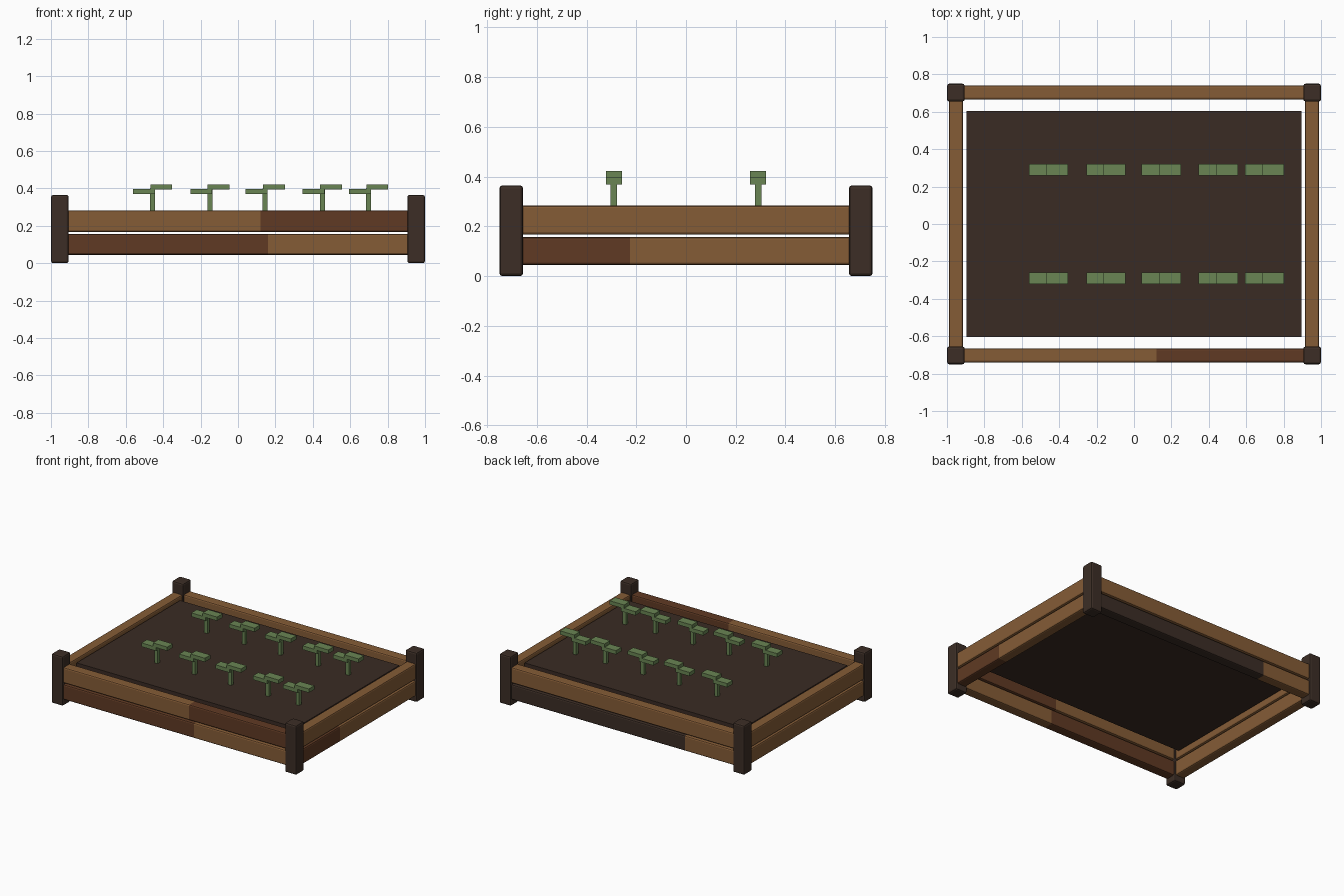
import bpy, bmesh
from mathutils import Vector

if "Cube" in bpy.data.objects:
    bpy.data.objects.remove(bpy.data.objects["Cube"])


def material(name, rgb):
    m = bpy.data.materials.new(name)
    m.diffuse_color = (*rgb, 1)
    m.use_nodes = True
    m.node_tree.nodes["Principled BSDF"].inputs["Base Color"].default_value = m.diffuse_color
    return m


OAK = material("light_oak", (0.235, 0.107, 0.037))
WALNUT = material("red_brown_wood", (0.117, 0.042, 0.017))
DARK = material("dark_timber", (0.045, 0.027, 0.019))
SOIL = material("soil", (0.042, 0.024, 0.017))
GREEN = material("leaf_green", (0.144, 0.235, 0.087))


def box(name, lo, hi, mats, bevel=0.0, axis=0, split=None):
    """Bevelled box; beyond `split` along `axis` faces take the second material."""
    lo, hi = Vector(lo), Vector(hi)
    bm = bmesh.new()
    bmesh.ops.create_cube(bm, size=1)
    for v in bm.verts:
        v.co = Vector([(lo[i] + hi[i]) / 2 + v.co[i] * (hi[i] - lo[i]) for i in range(3)])
    if bevel:
        bmesh.ops.bevel(bm, geom=bm.edges[:], offset=bevel, segments=2,
                        profile=0.5, affect='EDGES')
    if split is not None:
        normal, point = Vector(), Vector()
        normal[axis], point[axis] = 1, split
        bmesh.ops.bisect_plane(bm, geom=bm.verts[:] + bm.edges[:] + bm.faces[:],
                               plane_co=point, plane_no=normal)
        for f in bm.faces:
            f.material_index = int(f.calc_center_median()[axis] > split)
    mesh = bpy.data.meshes.new(name)
    bm.to_mesh(mesh)
    bm.free()
    for m in mats:
        mesh.materials.append(m)
    ob = bpy.data.objects.new(name, mesh)
    bpy.context.collection.objects.link(ob)
    return ob


# corner posts
for sx, xn in ((-1, "left"), (1, "right")):
    for sy, yn in ((-1, "front"), (1, "back")):
        cx, cy = sx * 0.9525, sy * 0.7025
        box(f"{yn}_{xn}_post", (cx - 0.0475, cy - 0.0475, 0),
            (cx + 0.0475, cy + 0.0475, 0.365), [DARK], 0.012)

# two rows of planks on every side: (materials, split position)
LOWER, UPPER = (0.045, 0.157), (0.167, 0.283)
planks = {
    "front": (([WALNUT, OAK], 0.16), ([OAK, WALNUT], 0.12)),
    "back": (([OAK, DARK], -0.51), ([OAK], None)),
    "left": (([OAK], None), ([OAK], None)),
    "right": (([WALNUT, OAK], -0.225), ([OAK], None)),
}
for side, rows in planks.items():
    s = 1 if side in ("back", "right") else -1
    for row, (z0, z1), (mats, split) in zip(("lower", "upper"), (LOWER, UPPER), rows):
        name = f"{side}_{row}_plank"
        if side in ("front", "back"):
            c = s * 0.7025
            box(name, (-0.92, c - 0.0375, z0), (0.92, c + 0.0375, z1), mats, 0.01, 0, split)
        else:
            c = s * 0.9525
            box(name, (c - 0.0375, -0.67, z0), (c + 0.0375, 0.67, z1), mats, 0.01, 1, split)

# soil slab
box("soil_bed", (-0.895, -0.603, 0.2), (0.895, 0.603, 0.268), [SOIL])

# two rows of seedlings, each a stem with a low left and a high right leaf
for y in (-0.29, 0.29):
    for i, x in enumerate((-0.457, -0.15, 0.145, 0.451, 0.698)):
        tag = f"{'front' if y < 0 else 'back'}_{i + 1}"
        box(f"stem_{tag}", (x - 0.013, y - 0.013, 0.25), (x + 0.013, y + 0.013, 0.4), [GREEN])
        box(f"left_leaf_{tag}", (x - 0.105, y - 0.032, 0.369), (x + 0.012, y + 0.032, 0.397), [GREEN])
        box(f"right_leaf_{tag}", (x - 0.012, y - 0.032, 0.394), (x + 0.105, y + 0.032, 0.422), [GREEN])
